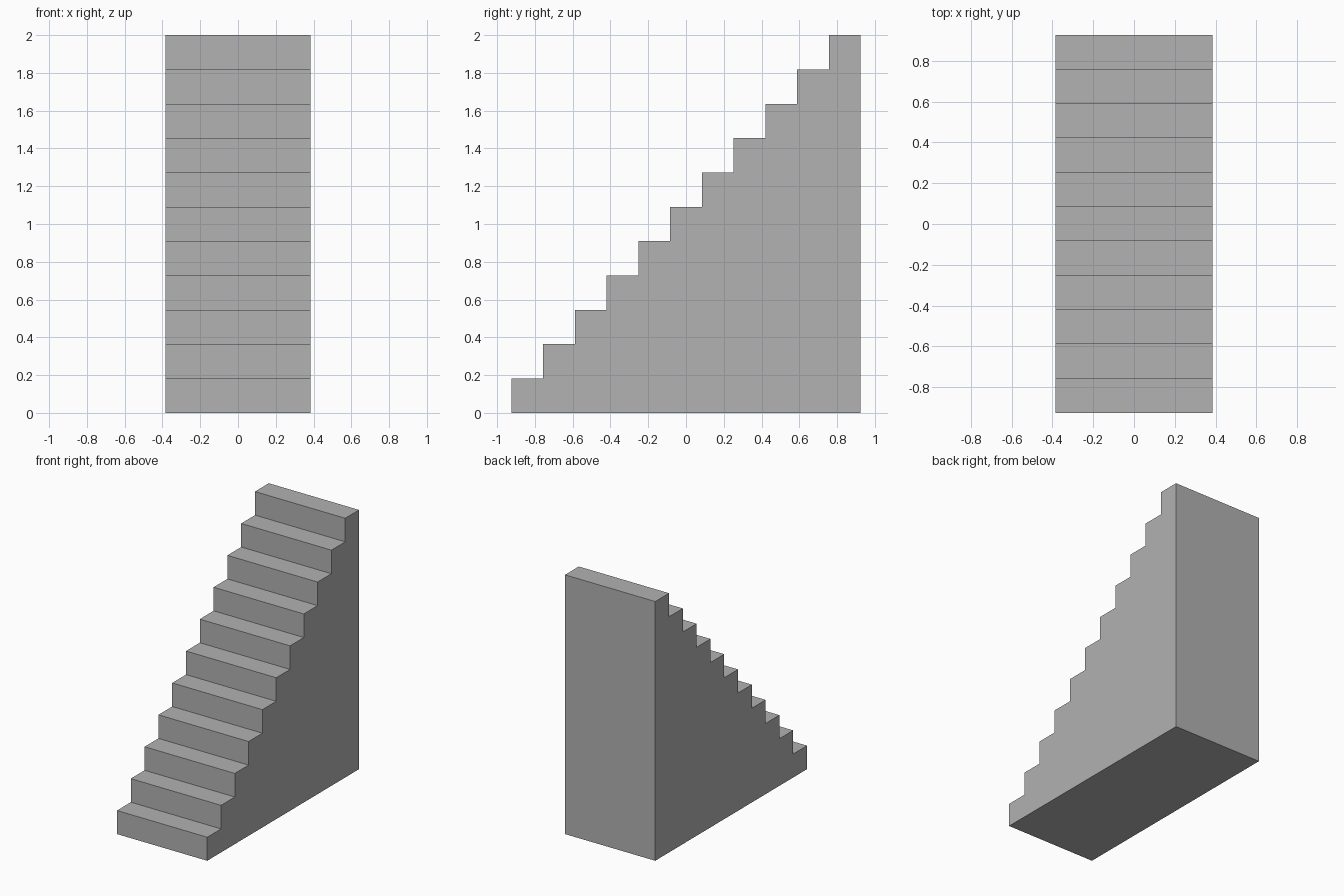
import bpy
import bmesh

cube = bpy.data.objects.get("Cube")
if cube:
    bpy.data.objects.remove(cube, do_unlink=True)

STEPS = 11
WIDTH, DEPTH, HEIGHT = 0.77, 1.85, 2.0
RUN, RISE = DEPTH / STEPS, HEIGHT / STEPS

# Plain grey material
grey = bpy.data.materials.new("plain_grey")
grey.use_nodes = True
color = (0.445, 0.445, 0.445, 1)
grey.diffuse_color = color
grey.node_tree.nodes["Principled BSDF"].inputs["Base Color"].default_value = color

# Stepped side profile as (y, z): riser then tread for each step, closed at the back
profile = [(-DEPTH / 2, 0)]
for i in range(STEPS):
    top = (i + 1) * RISE
    profile.append((-DEPTH / 2 + i * RUN, top))
    profile.append((-DEPTH / 2 + (i + 1) * RUN, top))
profile.pop()
profile += [(DEPTH / 2, HEIGHT), (DEPTH / 2, 0)]

# Solid staircase: the profile extruded across its width
bm = bmesh.new()
side = bm.faces.new([bm.verts.new((-WIDTH / 2, y, z)) for y, z in profile])
extruded = bmesh.ops.extrude_face_region(bm, geom=[side], use_keep_orig=True)
moved = [v for v in extruded["geom"] if isinstance(v, bmesh.types.BMVert)]
bmesh.ops.translate(bm, verts=moved, vec=(WIDTH, 0, 0))
bmesh.ops.recalc_face_normals(bm, faces=bm.faces)

mesh = bpy.data.meshes.new("staircase")
bm.to_mesh(mesh)
bm.free()
mesh.materials.append(grey)
staircase = bpy.data.objects.new("staircase", mesh)
bpy.context.collection.objects.link(staircase)
